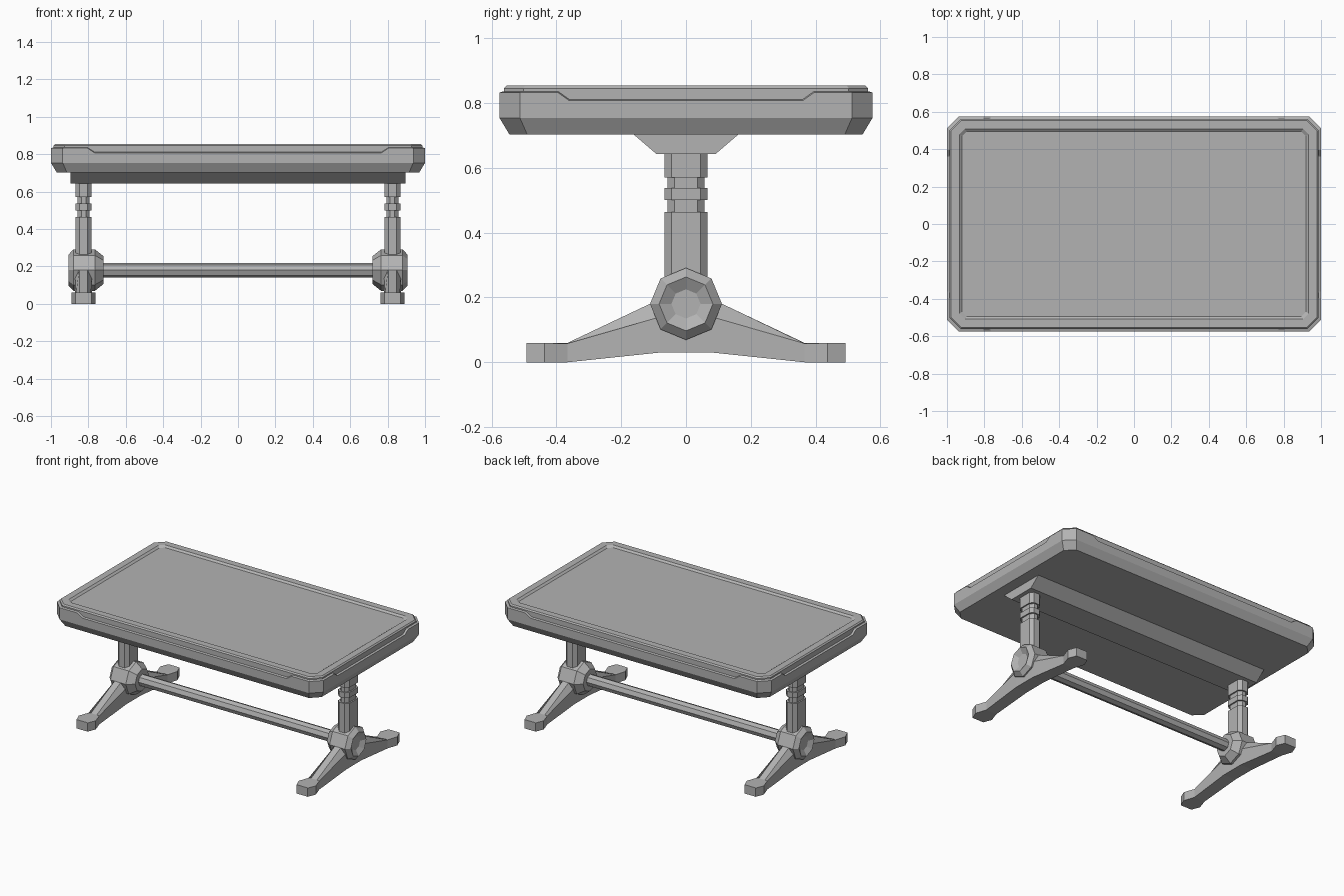
import bpy, bmesh
from math import sin, cos, pi

cube = bpy.data.objects.get("Cube")
if cube:
    bpy.data.objects.remove(cube, do_unlink=True)

GREY = (0.45, 0.45, 0.45, 1)
mat = bpy.data.materials.new("plain grey")
mat.use_nodes = True
mat.diffuse_color = GREY
mat.node_tree.nodes["Principled BSDF"].inputs["Base Color"].default_value = GREY


def loft(name, rings):
    """Skin a list of equal-length point rings and cap both ends."""
    bm = bmesh.new()
    loops = [[bm.verts.new(p) for p in ring] for ring in rings]
    n = len(loops[0])
    for a, b in zip(loops, loops[1:]):
        for i in range(n):
            j = (i + 1) % n
            bm.faces.new((a[i], a[j], b[j], b[i]))
    bm.faces.new(loops[0][::-1])
    bm.faces.new(loops[-1])
    bmesh.ops.remove_doubles(bm, verts=bm.verts, dist=0.0001)
    bmesh.ops.recalc_face_normals(bm, faces=bm.faces)
    me = bpy.data.meshes.new(name)
    bm.to_mesh(me)
    bm.free()
    me.materials.append(mat)
    ob = bpy.data.objects.new(name, me)
    bpy.context.collection.objects.link(ob)
    return ob


def chamfered(cx, hx, hy, c, z):
    """Rectangle ring with cut corners."""
    quarter = [(hx, hy - c), (hx - c, hy)]
    pts = quarter + [(-x, y) for x, y in quarter[::-1]]
    pts += [(-x, -y) for x, y in pts]
    return [(cx + x, y, z) for x, y in pts]


def top_ring(inset, c, z, dip=0):
    """Cut-corner table outline whose edge dips between the notch points."""
    hx, hy = 1 - inset, 0.575 - inset
    side = [(hx, -hy + c, z), (hx, -0.395, z), (hx, -0.36, z - dip),
            (hx, 0.36, z - dip), (hx, 0.395, z), (hx, hy - c, z)]
    back = [(hx - c, hy, z), (0.805, hy, z), (0.767, hy, z - dip),
            (-0.767, hy, z - dip), (-0.805, hy, z), (-hx + c, hy, z)]
    half = side + back
    return half + [(-x, -y, h) for x, y, h in half]


def octagon(x, r, z=0.18):
    return [(x, r * sin(i * pi / 4), z + r * cos(i * pi / 4)) for i in range(8)]


# Table top with notched rim and shallow recessed panel
loft("table_top", [
    top_ring(0.03, 0.055, 0.703),
    top_ring(0, 0.063, 0.753),
    top_ring(0, 0.063, 0.832, 0.025),
    top_ring(0.013, 0.06, 0.836, 0.025),
    top_ring(0.013, 0.06, 0.845),
    top_ring(0.021, 0.057, 0.853),
    top_ring(0.066, 0.03, 0.853),
    top_ring(0.08, 0.025, 0.842)])

# Tapered beam under the top
loft("under_beam", [[(x, -0.163, 0.704), (x, -0.092, 0.643),
                     (x, 0.092, 0.643), (x, 0.163, 0.704)] for x in (-0.895, 0.895)])

# Long rail between the two supports
loft("stretcher", [octagon(-0.74, 0.039), octagon(0.74, 0.039)])

# Leg stations: y, half width, ridge half width, bottom, shoulder, ridge heights
HALF_LEG = [(0.08, 0.045, 0.022, 0.03, 0.14, 0.195),
            (0.365, 0.04, 0.022, 0, 0.058, 0.06),
            (0.437, 0.064, 0.04, 0, 0.059, 0.06),
            (0.492, 0.042, 0.03, 0, 0.059, 0.06)]
STATIONS = [(-s[0],) + s[1:] for s in HALF_LEG[::-1]] + HALF_LEG

for s, label in ((1, "left"), (-1, "right")):
    cx = s * 0.826
    # Turned post with two grooves
    rings = []
    for low, high, cut in ((0.2, 0.463, 0), (0.463, 0.5, 0.009), (0.5, 0.537, 0),
                           (0.537, 0.57, 0.009), (0.57, 0.645, 0)):
        rings += [chamfered(cx, 0.042 - cut, 0.066 - cut, 0.021, z) for z in (low, high)]
    loft(label + "_post", rings)

    # Faceted hub with dished outer face
    loft(label + "_hub", [octagon(s * x, r) for x, r in (
        (0.72, 0.075), (0.765, 0.111), (0.88, 0.111),
        (0.906, 0.083), (0.885, 0.045))])

    # Splayed leg pair with feet
    loft(label + "_leg", [[(cx - w, y, zb), (cx - w, y, zs), (cx - r, y, zt),
                           (cx + r, y, zt), (cx + w, y, zs), (cx + w, y, zb)]
                          for y, w, r, zb, zs, zt in STATIONS])
